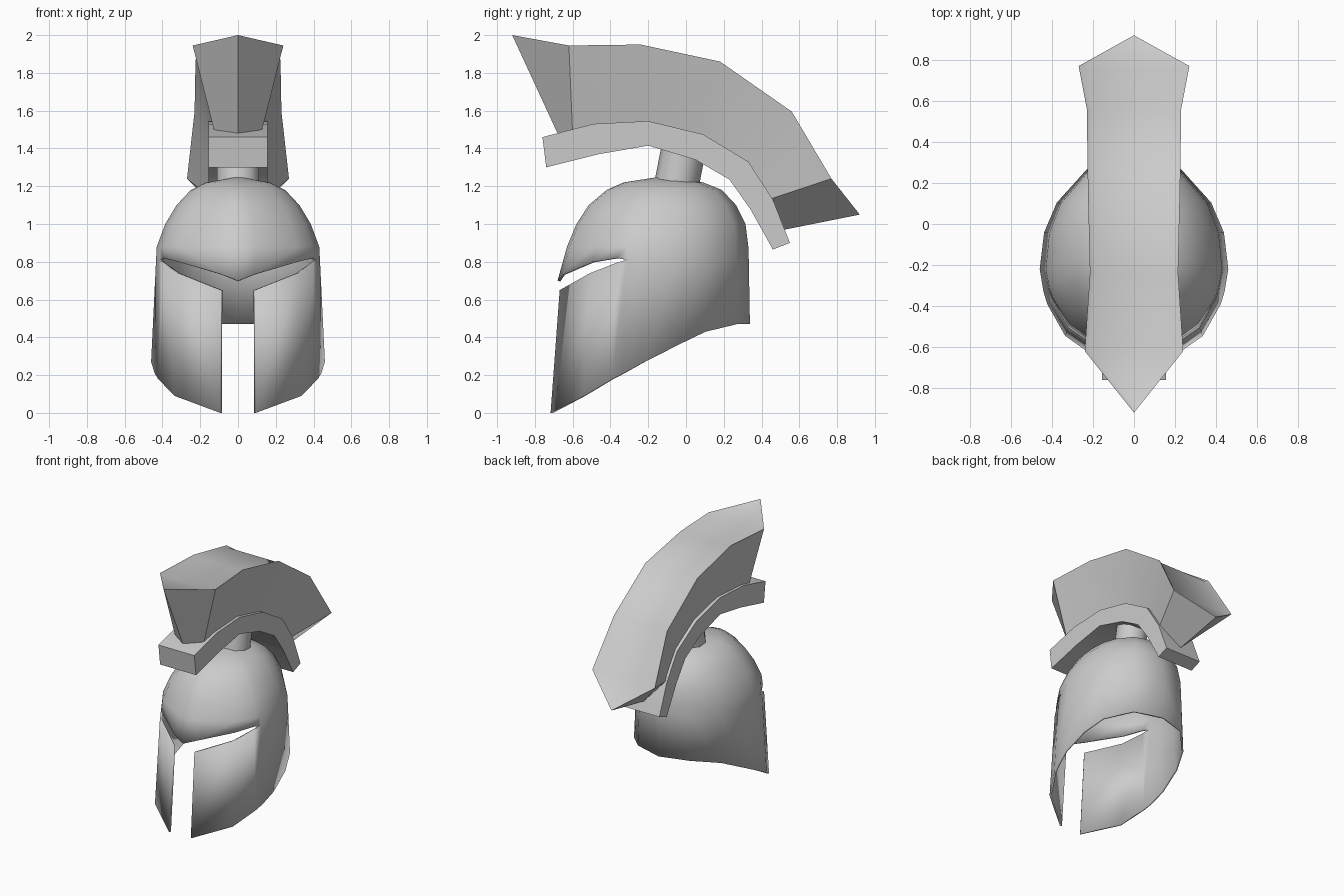
import bpy, bmesh, math
from mathutils import Matrix

if "Cube" in bpy.data.objects:
    bpy.data.objects.remove(bpy.data.objects["Cube"])

steel = bpy.data.materials.new("plain_grey")
steel.diffuse_color = (0.6, 0.6, 0.6, 1)
steel.use_nodes = True
steel.node_tree.nodes["Principled BSDF"].inputs["Base Color"].default_value = steel.diffuse_color


def finish(name, bm, angle=35):
    bmesh.ops.remove_doubles(bm, verts=bm.verts, dist=0.0005)
    bmesh.ops.recalc_face_normals(bm, faces=bm.faces)
    me = bpy.data.meshes.new(name)
    bm.to_mesh(me)
    bm.free()
    me.materials.append(steel)
    ob = bpy.data.objects.new(name, me)
    bpy.context.collection.objects.link(ob)
    bpy.ops.object.select_all(action='DESELECT')
    bpy.context.view_layer.objects.active = ob
    ob.select_set(True)
    bpy.ops.object.shade_smooth_by_angle(angle=math.radians(angle))
    return ob


# Helmet shell: plan columns from the nose round to the back
# (side, depth, bottom z, eye lower z, eye upper z)
columns = [(0, -1, None, None, .70), (.205, -.965, 0, .65, .735),
           (.73, -.64, .09, .74, .80), (.92, -.34, .18, .795, .82),
           (.96, -.22, .21, .81, .81), (1, 0, .27, .81, .81),
           (.96, .32, .36, .81, .81), (.83, .58, .43, .81, .81),
           (.5, .88, .47, .81, .81), (0, 1, .47, .81, .81)]
# (z, half width, front y, back y)
rings = [(0, .46, -.735, .34), (.27, .46, -.715, .34), (.65, .445, -.685, .337),
         (.70, .44, -.68, .336), (.88, .43, -.63, .33), (1.0, .385, -.58, .315),
         (1.1, .325, -.515, .265), (1.18, .25, -.42, .19), (1.22, .17, -.33, .09)]


def ring_at(z):
    for a, b in zip(rings, rings[1:]):
        if z <= b[0]:
            t = (z - a[0]) / (b[0] - a[0])
            return [p + (q - p) * t for p, q in zip(a, b)]
    return rings[-1]


def shell_point(col, z):
    _, hw, front, back = ring_at(z)
    mid = -.22 + max(0, z - .88) * .2
    ext = mid - front if col[1] < 0 else back - mid
    return col[0] * hw, mid + col[1] * ext, z


bm = bmesh.new()
new = bm.verts.new
pole = new((0, -.14, 1.25))
upper, lower = [], []
for c in columns:
    zs = [c[4]] + [r[0] for r in rings[4:]]
    upper.append([new(shell_point(c, z)) for z in zs])
    if c[2] is None:
        lower.append(None)
    else:
        top = upper[-1][0] if c[3] == c[4] else new(shell_point(c, c[3]))
        lower.append([new(shell_point(c, c[2])), top])
for i in range(len(columns) - 1):
    a, b = upper[i], upper[i + 1]
    for k in range(len(a) - 1):
        bm.faces.new((a[k], b[k], b[k + 1], a[k + 1]))
    bm.faces.new((a[-1], b[-1], pole))
    if lower[i]:
        a, b = lower[i], lower[i + 1]
        bm.faces.new((a[0], b[0], b[1], a[1]))
dup = bmesh.ops.duplicate(bm, geom=bm.verts[:] + bm.edges[:] + bm.faces[:])
mirrored = [g for g in dup['geom'] if isinstance(g, bmesh.types.BMVert)]
for v in mirrored:
    v.co.x = -v.co.x
helmet = finish("helmet_shell", bm)
sol = helmet.modifiers.new("thickness", 'SOLIDIFY')
sol.thickness = .015
sol.offset = -1

# Stem between dome and crest holder
bm = bmesh.new()
bmesh.ops.create_cone(bm, cap_ends=True, segments=10, radius1=.118, radius2=.118, depth=.26,
                      matrix=Matrix.Translation((0, -.03, 1.31)) @ Matrix.Rotation(math.radians(-11), 4, 'X'))
finish("crest_stem", bm, 45)

# Curved rectangular crest holder
over = [(-.76, 1.46), (-.49, 1.53), (-.2, 1.545), (.09, 1.475), (.33, 1.33), (.46, 1.13), (.55, .90)]
under = [(-.74, 1.30), (-.46, 1.37), (-.2, 1.415), (.05, 1.34), (.23, 1.235), (.34, 1.08), (.46, .865)]
bm = bmesh.new()
sections = [[bm.verts.new(p) for p in ((-.155, *u), (.155, *u), (.155, *o), (-.155, *o))]
            for o, u in zip(over, under)]
for a, b in zip(sections, sections[1:]):
    for k in range(4):
        n = (k + 1) % 4
        bm.faces.new((a[k], a[n], b[n], b[k]))
bm.faces.new(sections[0])
bm.faces.new(sections[-1])
finish("crest_holder", bm, 45)

# Flared crest: (half width, y, z) along the top and along the holder
crest_top = [(0, -.92, 2.0), (.24, -.62, 1.945), (.215, -.24, 1.95), (.225, .18, 1.86),
             (.23, .56, 1.595), (.27, .77, 1.24), (0, .92, 1.05)]
crest_base = [(0, -.68, 1.48), (.12, -.60, 1.47), (.12, -.2, 1.5), (.12, .07, 1.44),
              (.12, .28, 1.31), (.12, .41, 1.12), (0, .52, .97)]
bm = bmesh.new()


def outline(points):
    right = [bm.verts.new(p) for p in points]
    left = [bm.verts.new((-x, y, z)) if x else r for (x, y, z), r in zip(points, right)]
    return right, left


def bridge(right, left):
    faces = []
    for i in range(len(right) - 1):
        loop = [right[i], right[i + 1], left[i + 1], left[i]]
        faces.append(bm.faces.new(list(dict.fromkeys(loop))))
    return faces


top, base = outline(crest_top), outline(crest_base)
cap = bridge(*top)
bridge(*base)
for t, b in zip(top, base):
    for i in range(len(t) - 1):
        bm.faces.new((t[i], t[i + 1], b[i + 1], b[i]))
bmesh.ops.recalc_face_normals(bm, faces=bm.faces)
# Shallow rim around the top
bmesh.ops.inset_region(bm, faces=cap, thickness=.022, depth=-.012, use_even_offset=True)
finish("crest_plume", bm, 40)
